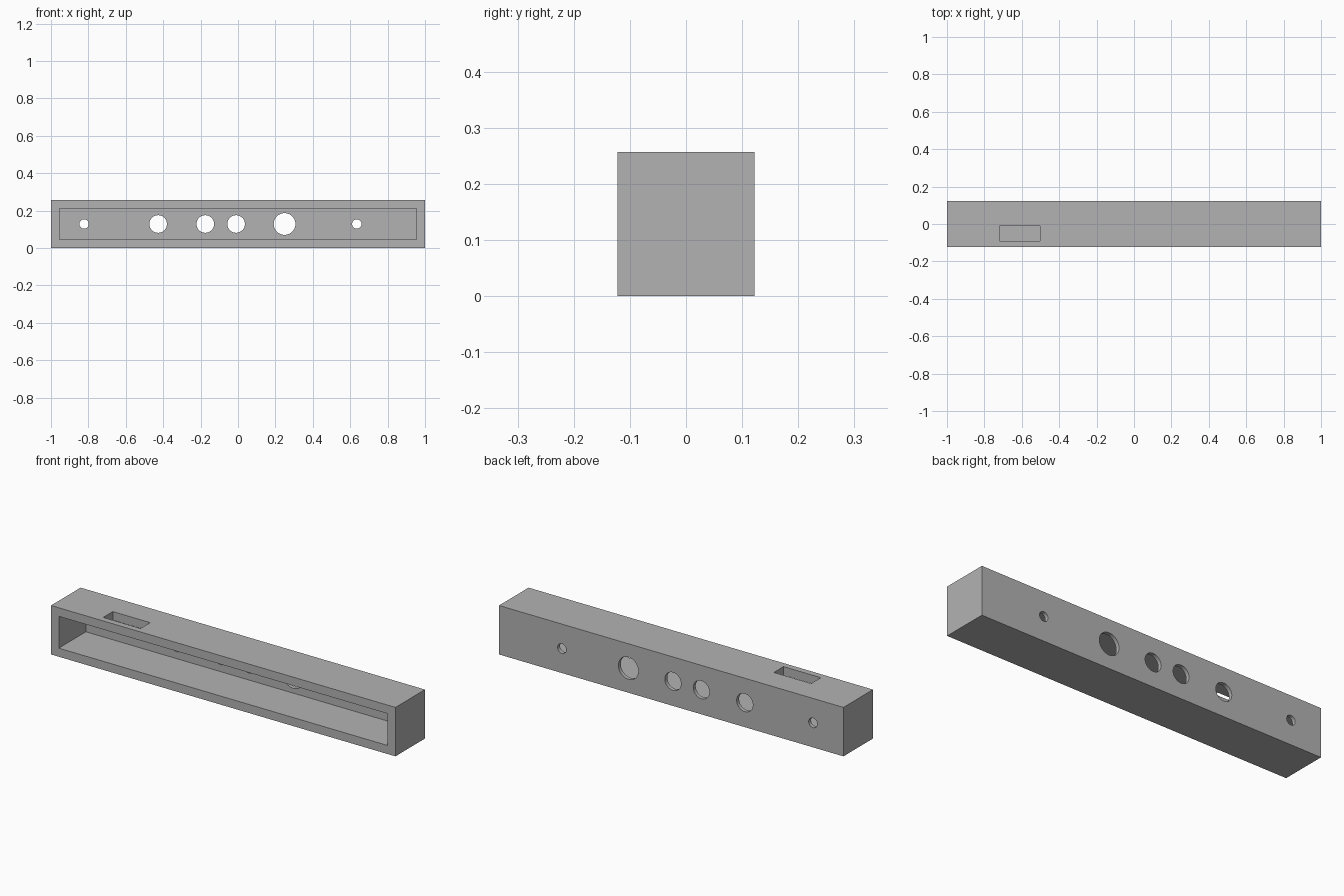
import bpy
import math

cube = bpy.data.objects.get("Cube")
if cube:
    bpy.data.objects.remove(cube, do_unlink=True)

LENGTH, DEPTH, HEIGHT = 2.0, 0.245, 0.257
RIM, BACK = 0.045, 0.02
FRONT_Y, BACK_Y = -DEPTH / 2, DEPTH / 2
MID_Z = HEIGHT / 2

grey = bpy.data.materials.new("plain_grey")
grey.use_nodes = True
colour = (0.45, 0.45, 0.45, 1)
grey.diffuse_color = colour
grey.node_tree.nodes["Principled BSDF"].inputs["Base Color"].default_value = colour


def box(name, low, high):
    """Axis-aligned box between two corners."""
    centre = [(a + b) / 2 for a, b in zip(low, high)]
    bpy.ops.mesh.primitive_cube_add(size=1, location=centre)
    ob = bpy.context.object
    ob.name = name
    ob.scale = [b - a for a, b in zip(low, high)]
    bpy.ops.object.transform_apply(location=True, rotation=False, scale=True)
    ob.data.materials.append(grey)
    return ob


def cut(target, cutter):
    """Subtract the cutter from the target, then discard the cutter."""
    cutter.hide_render = True
    mod = target.modifiers.new("cut", "BOOLEAN")
    mod.operation = "DIFFERENCE"
    mod.solver = "EXACT"
    mod.object = cutter
    bpy.context.view_layer.objects.active = target
    bpy.ops.object.modifier_apply(modifier=mod.name)
    bpy.data.objects.remove(cutter, do_unlink=True)


# Long housing, hollow and open at the front
housing = box("housing", (-LENGTH / 2, FRONT_Y, 0), (LENGTH / 2, BACK_Y, HEIGHT))
cut(housing, box("cavity_cutter",
                 (RIM - LENGTH / 2, FRONT_Y - 0.1, RIM),
                 (LENGTH / 2 - RIM, BACK_Y - BACK, HEIGHT - RIM)))

# Rectangular slot through the top wall
cut(housing, box("slot_cutter", (-0.72, -0.09, MID_Z), (-0.503, -0.01, HEIGHT + 0.1)))

# Round holes through the back wall: (x, radius)
for x, radius in [(-0.823, 0.025), (-0.427, 0.047), (-0.175, 0.047),
                  (-0.01, 0.047), (0.249, 0.058), (0.635, 0.025)]:
    bpy.ops.mesh.primitive_cylinder_add(
        vertices=48, radius=radius, depth=0.1,
        location=(x, BACK_Y, MID_Z), rotation=(math.pi / 2, 0, 0))
    drill = bpy.context.object
    drill.name = "hole_cutter"
    drill.data.materials.append(grey)
    cut(housing, drill)

# Smooth hole walls, crisp edges
bpy.ops.object.select_all(action="DESELECT")
housing.select_set(True)
bpy.context.view_layer.objects.active = housing
bpy.ops.object.shade_smooth_by_angle(angle=math.radians(30))
